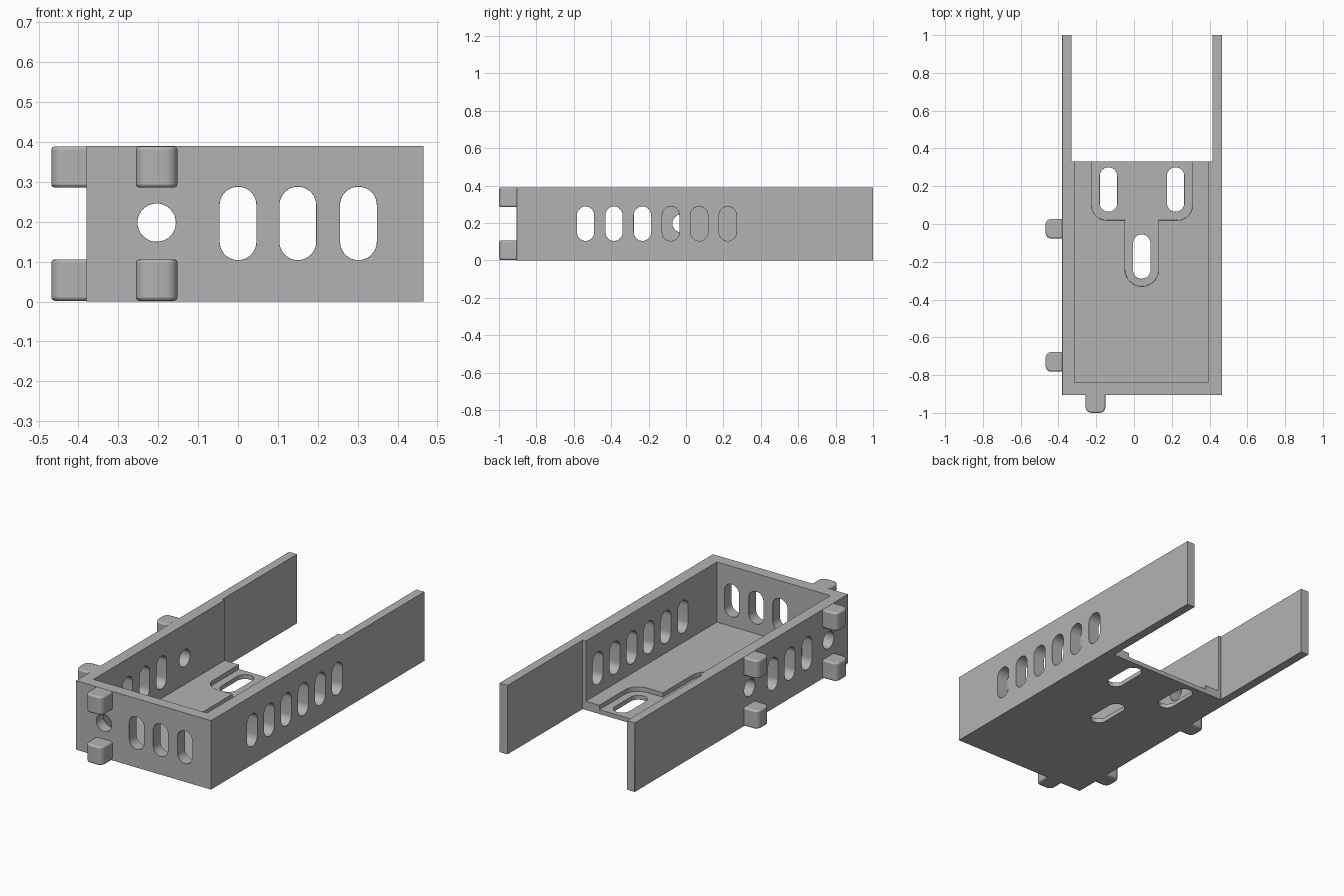
import bpy, bmesh, math

old = bpy.data.objects.get("Cube")
if old:
    bpy.data.objects.remove(old, do_unlink=True)

grey = bpy.data.materials.new("plain_grey")
grey.use_nodes = True
grey.diffuse_color = (0.45, 0.45, 0.45, 1)
grey.node_tree.nodes["Principled BSDF"].inputs["Base Color"].default_value = grey.diffuse_color


def rounded_rect(u0, u1, v0, v1, r=0.0, steps=10):
    """Outline of a rectangle with rounded corners; also makes slots and circles."""
    if r == 0:
        return [(u0, v0), (u1, v0), (u1, v1), (u0, v1)]
    centres = [(u1 - r, v1 - r), (u0 + r, v1 - r), (u0 + r, v0 + r), (u1 - r, v0 + r)]
    pts = []
    for q, (cu, cv) in enumerate(centres):
        for i in range(steps + 1):
            a = (q + i / steps) * math.pi / 2
            pts.append((cu + r * math.cos(a), cv + r * math.sin(a)))
    return pts


def prism(name, outline, axis, lo, hi):
    """Extrude an outline along x, y or z from lo to hi."""
    place = {"x": lambda u, v, d: (d, u, v),
             "y": lambda u, v, d: (u, d, v),
             "z": lambda u, v, d: (u, v, d)}[axis]
    bm = bmesh.new()
    clean = []
    for p in outline:
        if not clean or math.dist(p, clean[-1]) > 1e-5:
            clean.append(p)
    if math.dist(clean[0], clean[-1]) < 1e-5:
        clean.pop()
    face = bm.faces.new([bm.verts.new(place(u, v, lo)) for u, v in clean])
    ext = bmesh.ops.extrude_face_region(bm, geom=[face])
    for v in ext["geom"]:
        if isinstance(v, bmesh.types.BMVert):
            v.co["xyz".index(axis)] = hi
    bmesh.ops.recalc_face_normals(bm, faces=bm.faces)
    mesh = bpy.data.meshes.new(name)
    bm.to_mesh(mesh)
    bm.free()
    mesh.materials.append(grey)
    obj = bpy.data.objects.new(name, mesh)
    bpy.context.collection.objects.link(obj)
    return obj


def activate(obj):
    bpy.ops.object.select_all(action="DESELECT")
    obj.select_set(True)
    bpy.context.view_layer.objects.active = obj


def cut(obj, outline, axis, lo, hi):
    cutter = prism("cutter", outline, axis, lo, hi)
    cutter.hide_render = True
    activate(obj)
    mod = obj.modifiers.new("cut", "BOOLEAN")
    mod.operation, mod.solver, mod.object = "DIFFERENCE", "EXACT", cutter
    bpy.ops.object.modifier_apply(modifier=mod.name)
    bpy.data.objects.remove(cutter, do_unlink=True)


def finish(obj, width, segments):
    activate(obj)
    mod = obj.modifiers.new("soft_edges", "BEVEL")
    mod.width, mod.segments = width, segments
    mod.limit_method, mod.angle_limit = "ANGLE", math.radians(40)
    bpy.ops.object.shade_smooth_by_angle(angle=math.radians(35))


HEIGHT, FLOOR, RECESS = 0.39, 0.05, 0.025
BACK = 0.33          # rear edge of the floor
SLOT_LO, SLOT_HI, SLOT_R = 0.104, 0.288, 0.046
HOLE_Z, HOLE_R = 0.198, 0.048


def wall_slot(c):
    return rounded_rect(c - SLOT_R, c + SLOT_R, SLOT_LO, SLOT_HI, SLOT_R)


def round_hole(c):
    return rounded_rect(c - HOLE_R, c + HOLE_R, HOLE_Z - HOLE_R, HOLE_Z + HOLE_R, HOLE_R)


# Tray: walls and floor, with the rear opened between two thinner arms
tray = prism("tray", rounded_rect(-0.38, 0.465, -0.905, 1.0), "z", 0, HEIGHT)
cut(tray, rounded_rect(-0.315, 0.395, -0.84, BACK + 0.1), "z", FLOOR, 1)
cut(tray, rounded_rect(-0.33, 0.415, BACK, 1.2), "z", -1, 1.2)

# Stepped recess in the floor, and its three slots
cut(tray, rounded_rect(-0.225, 0.31, 0.02, 0.6, 0.08), "z", RECESS, 0.3)
cut(tray, rounded_rect(-0.047, 0.13, -0.33, 0.28, 0.088), "z", RECESS, 0.31)
for x, y0, y1 in [(-0.135, 0.065, 0.3), (0.22, 0.065, 0.3), (0.041, -0.29, -0.055)]:
    cut(tray, rounded_rect(x - 0.046, x + 0.046, y0, y1, 0.046), "z", -0.2, 0.2)

# Wall slots: three in the front, six in one side, three in the other
for x in (0.0, 0.15, 0.302):
    cut(tray, wall_slot(x), "y", -1.2, -0.7)
for i in range(6):
    y = -0.537 + i * 0.152
    cut(tray, wall_slot(y), "x", 0.3, 0.6)
    if i < 3:
        cut(tray, wall_slot(y), "x", -0.6, -0.2)

# Round holes and the pairs of pegs above and below them
FRONT_PEG_X, SIDE_PEG_YS = -0.204, (-0.73, -0.025)
cut(tray, round_hole(FRONT_PEG_X), "y", -1.2, -0.7)
for y in SIDE_PEG_YS:
    cut(tray, round_hole(y), "x", -0.6, -0.2)
finish(tray, 0.004, 1)

HALF = 0.052
for level, z0, z1 in [("lower", 0.002, 0.106), ("upper", 0.286, HEIGHT - 0.001)]:
    outline = rounded_rect(FRONT_PEG_X - HALF, FRONT_PEG_X + HALF, -1.0, -0.86, 0.03, 6)
    finish(prism(level + "_front_peg", outline, "z", z0, z1), 0.008, 2)
    for place, y in zip(("front", "middle"), SIDE_PEG_YS):
        outline = rounded_rect(-0.468, -0.335, y - HALF, y + HALF, 0.03, 6)
        finish(prism(f"{level}_{place}_side_peg", outline, "z", z0, z1), 0.008, 2)
